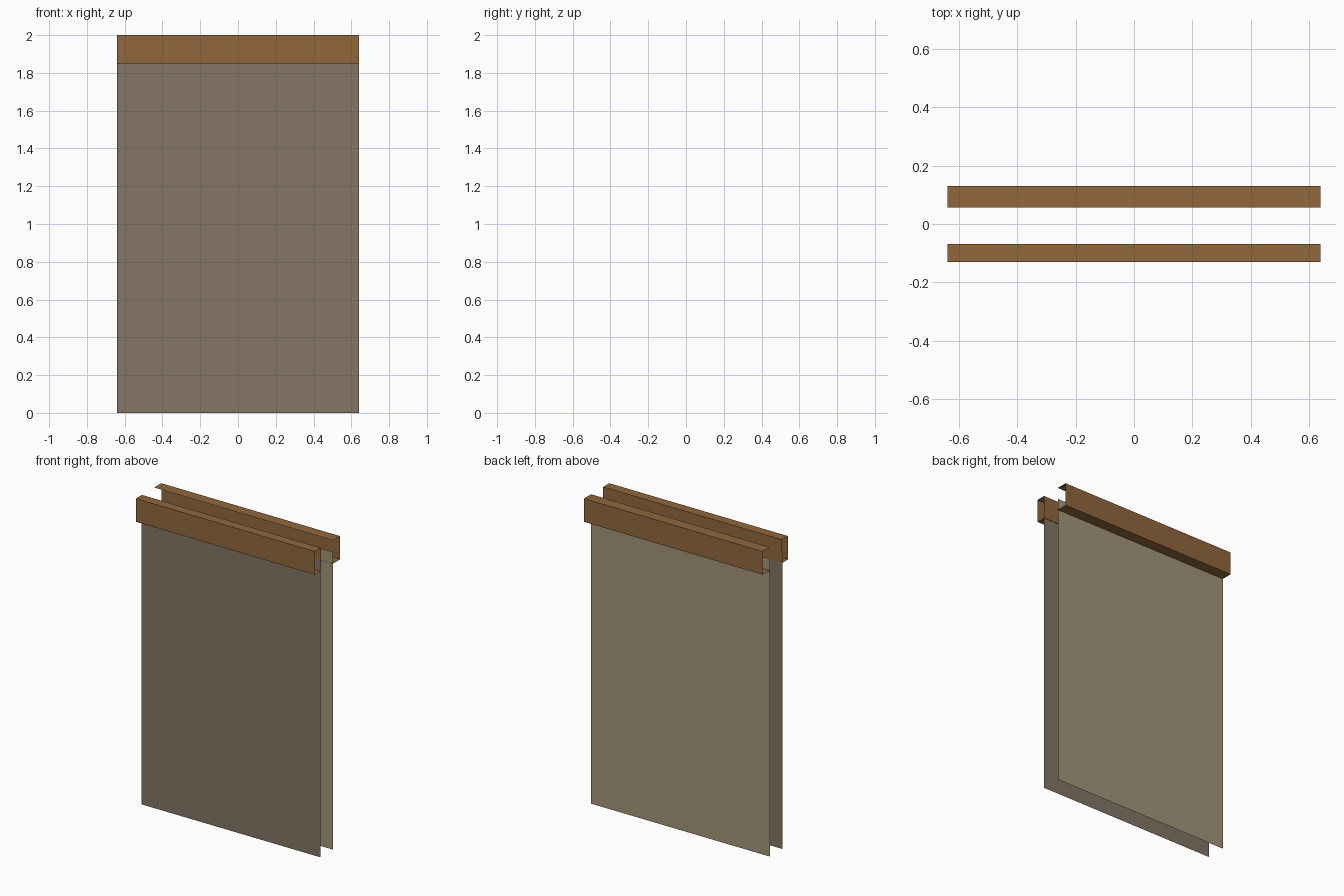
import bpy

if "Cube" in bpy.data.objects:
    bpy.data.objects.remove(bpy.data.objects["Cube"])

HALF = 0.64  # half width along x


def material(name, rgb):
    m = bpy.data.materials.new(name)
    m.diffuse_color = (*rgb, 1)
    m.use_nodes = True
    m.node_tree.nodes["Principled BSDF"].inputs["Base Color"].default_value = m.diffuse_color
    return m


def sweep(name, profile, mat, closed=False):
    """Thin open sheet: a (y, z) profile drawn out along x."""
    n = len(profile)
    verts = [(x, y, z) for x in (-HALF, HALF) for y, z in profile]
    faces = []
    for i in range(n if closed else n - 1):
        j = (i + 1) % n
        faces.append((i, n + i, n + j, j))
    mesh = bpy.data.meshes.new(name)
    mesh.from_pydata(verts, [], faces)
    mesh.materials.append(mat)
    obj = bpy.data.objects.new(name, mesh)
    bpy.context.collection.objects.link(obj)
    return obj


wood = material("wood_brown", (0.283, 0.136, 0.047))
front_paint = material("taupe_plaster", (0.227, 0.181, 0.130))
back_paint = material("light_beige_plaster", (0.361, 0.305, 0.188))

# Wall sheets, tops hidden within the trims
sweep("front_wall", [(-0.071, 0), (-0.071, 1.925)], front_paint)
sweep("back_wall", [(0.058, 1.925), (0.058, 0)], back_paint)

# Front trim: hollow four-sided beam, open ends
sweep("front_trim", [(-0.13, 1.85), (-0.13, 2.0), (-0.068, 2.0), (-0.068, 1.85)],
      wood, closed=True)

# Back trim: C-shaped channel, open towards the inside
sweep("back_trim", [(0.057, 2.0), (0.13, 2.0), (0.13, 1.85), (0.057, 1.85)], wood)

# Make every front sheet face outwards
for name in ("front_trim", "back_trim", "back_wall"):
    mesh = bpy.data.objects[name].data
    for p in mesh.polygons:
        c = p.center
        centre_y = -0.1 if name == "front_trim" else (0.09 if name == "back_trim" else 0)
        centre_z = 1.925 if "trim" in name else c.z
        if p.normal.y * (c.y - centre_y) * 4 + p.normal.z * (c.z - centre_z) < 0:
            p.flip()
    mesh.update()
